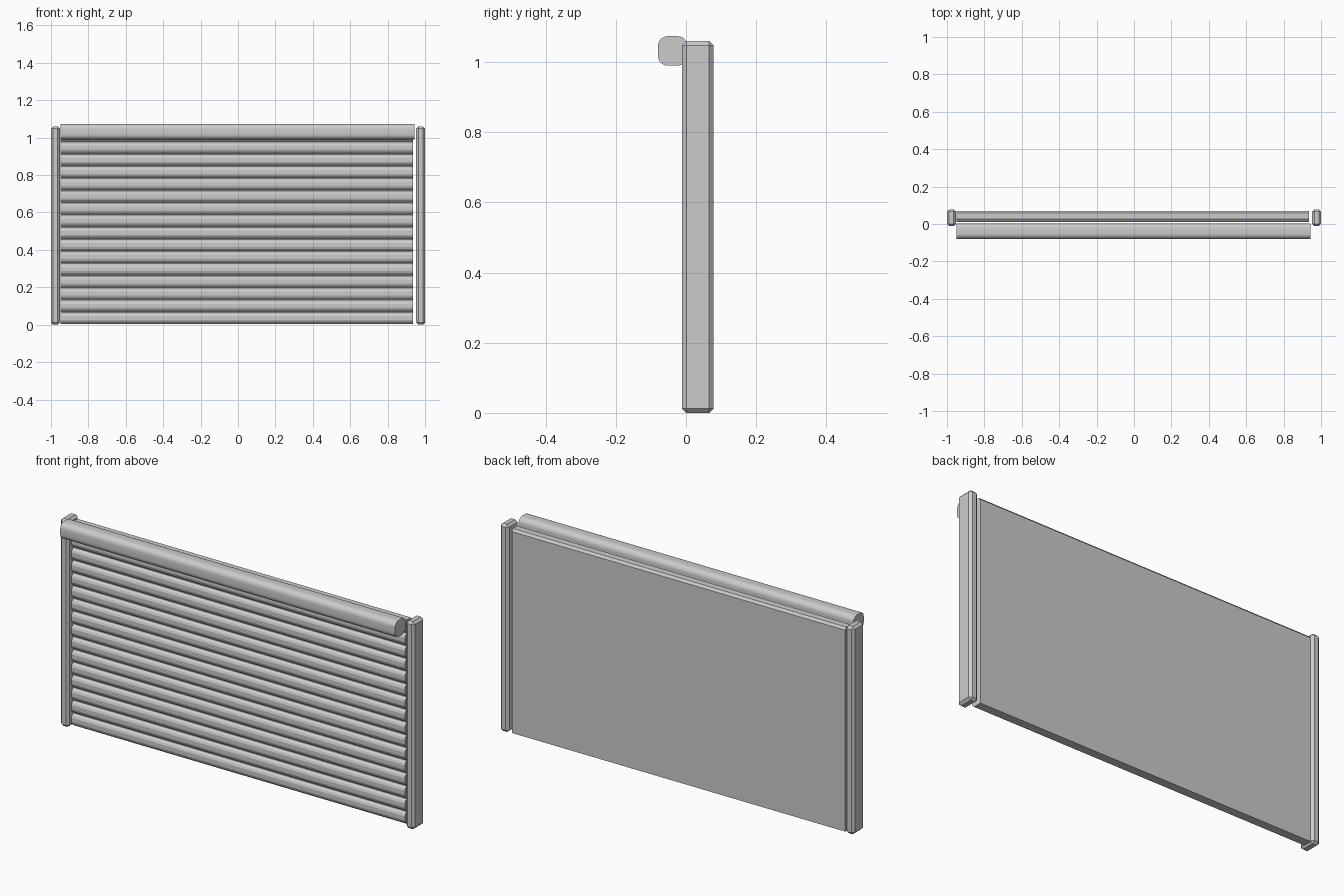
import bpy, bmesh
from math import cos, sin, pi, radians

if "Cube" in bpy.data.objects:
    bpy.data.objects.remove(bpy.data.objects["Cube"])


def prism(name, profile, x0, x1):
    """Extrude a closed (y, z) profile along x."""
    bm = bmesh.new()
    face = bm.faces.new([bm.verts.new((x0, y, z)) for y, z in profile])
    ext = bmesh.ops.extrude_face_region(bm, geom=[face])
    moved = [v for v in ext["geom"] if isinstance(v, bmesh.types.BMVert)]
    bmesh.ops.translate(bm, verts=moved, vec=(x1 - x0, 0, 0))
    bmesh.ops.recalc_face_normals(bm, faces=bm.faces)
    mesh = bpy.data.meshes.new(name)
    bm.to_mesh(mesh)
    bm.free()
    obj = bpy.data.objects.new(name, mesh)
    bpy.context.collection.objects.link(obj)
    return obj


# Side rails: chamfered posts
Y0, Y1, TOP = -0.011, 0.078, 1.06
for name, x0, x1 in (("left_rail", -1.0, -0.952), ("right_rail", 0.952, 1.0)):
    rail = prism(name, [(Y0, 0), (Y1, 0), (Y1, TOP), (Y0, TOP)], x0, x1)
    bevel = rail.modifiers.new("chamfer", "BEVEL")
    bevel.width = 0.012
    bevel.segments = 1

# Shutter curtain: flat back, ribbed slats on the front
SLATS, PITCH, BASE = 16, 0.065, 0.004
profile = []
for i in range(SLATS):
    z = BASE + i * PITCH
    profile += [(0.026, z), (0.014, z + 0.012), (0.010, z + 0.022),
                (0.010, z + 0.043), (0.014, z + 0.053), (0.026, z + PITCH - 0.003)]
top = BASE + SLATS * PITCH
profile += [(0.026, top), (0.060, top), (0.070, top - 0.012), (0.070, BASE)]
prism("shutter_curtain", profile, -0.948, 0.935)

# Rolled housing along the top: rounded square section
CY, CZ, HALF, RAD, SEG = -0.038, 1.032, 0.042, 0.028, 6
section = []
for q, (sy, sz) in enumerate(((1, 1), (-1, 1), (-1, -1), (1, -1))):
    for k in range(SEG + 1):
        a = (q + k / SEG) * pi / 2
        section.append((CY + sy * (HALF - RAD) + RAD * cos(a),
                        CZ + sz * (HALF - RAD) + RAD * sin(a)))
roll = prism("roller_housing", section, -0.948, 0.943)
bpy.context.view_layer.objects.active = roll
roll.select_set(True)
bpy.ops.object.shade_smooth_by_angle(angle=radians(35))
